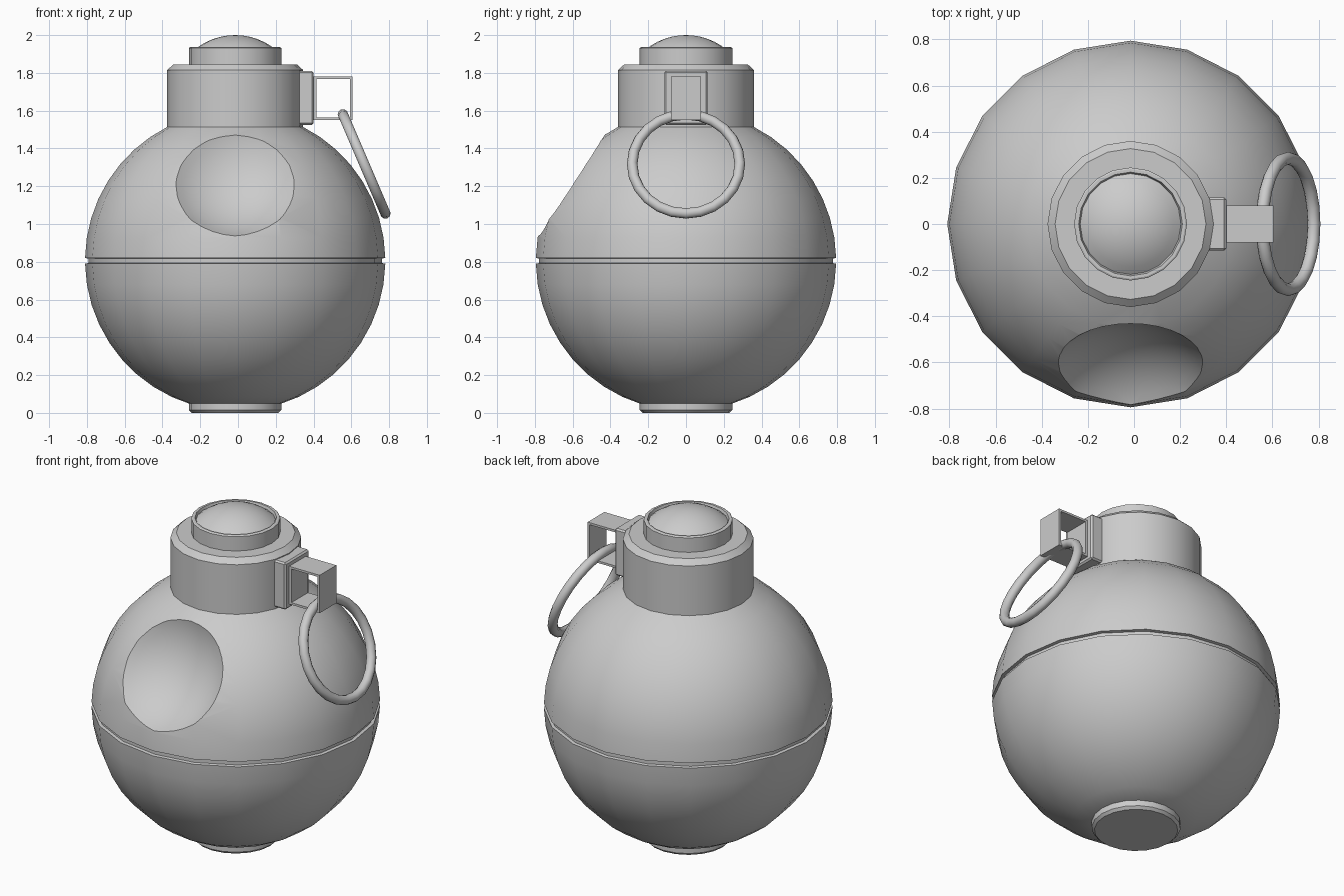
import bpy, bmesh
from math import sin, cos, pi, radians, sqrt
from mathutils import Vector, Matrix

if "Cube" in bpy.data.objects:
    bpy.data.objects.remove(bpy.data.objects["Cube"])

CX = -0.015   # axis of the round body
CZ = 0.805    # height of the equator
R = 0.795


def finish(name, bm):
    bmesh.ops.remove_doubles(bm, verts=bm.verts, dist=1e-5)
    bmesh.ops.recalc_face_normals(bm, faces=bm.faces)
    me = bpy.data.meshes.new(name)
    bm.to_mesh(me)
    bm.free()
    ob = bpy.data.objects.new(name, me)
    bpy.context.collection.objects.link(ob)
    return ob


def smooth(ob, angle=30):
    bpy.ops.object.select_all(action='DESELECT')
    ob.select_set(True)
    bpy.context.view_layer.objects.active = ob
    bpy.ops.object.shade_smooth_by_angle(angle=radians(angle))


def lathe(name, profile, n=20):
    """Spin (radius, z) points around the body axis."""
    bm = bmesh.new()
    rings = [[bm.verts.new((CX + r * cos(2 * pi * i / n), r * sin(2 * pi * i / n), z))
              for i in range(n)] for r, z in profile]
    for a, b in zip(rings, rings[1:]):
        for i in range(n):
            j = (i + 1) % n
            bm.faces.new((a[i], a[j], b[j], b[i]))
    return finish(name, bm)


def box(name, x0, x1, y, z0, z1, bevel=0):
    bm = bmesh.new()
    m = Matrix.Translation(((x0 + x1) / 2, 0, (z0 + z1) / 2)) @ Matrix.Diagonal((x1 - x0, 2 * y, z1 - z0, 1))
    bmesh.ops.create_cube(bm, size=1, matrix=m)
    if bevel:
        bmesh.ops.bevel(bm, geom=bm.edges[:], offset=bevel, segments=1, affect='EDGES')
    return finish(name, bm)


# Round body with equator groove
def arc(a0, a1, n):
    angles = [radians(a0 + (a1 - a0) * i / n) for i in range(n + 1)]
    return [(R * cos(a), CZ + R * sin(a)) for a in angles]


lower = arc(-73, -1.1, 9)
upper = arc(1.1, 63.3, 8)
groove = [(R - 0.018, CZ - 0.012), (R - 0.018, CZ + 0.012)]
body = lathe("body", [(0, lower[0][1])] + lower + groove + upper + [(0, upper[-1][1])])

# Round hollow scooped from the front
tilt = radians(33.3)
cut_r, rim_r = 0.5, 0.32
normal = Vector((0, -cos(tilt), sin(tilt)))
centre = Vector((CX, 0, CZ)) + normal * (0.727 + sqrt(cut_r ** 2 - rim_r ** 2))
bm = bmesh.new()
bmesh.ops.create_uvsphere(bm, u_segments=32, v_segments=32, radius=cut_r,
                          matrix=Matrix.Translation(centre) @ normal.to_track_quat('Z', 'Y').to_matrix().to_4x4())
cutter = finish("hollow_cutter", bm)
cutter.hide_render = True
mod = body.modifiers.new("hollow", 'BOOLEAN')
mod.operation = 'DIFFERENCE'
mod.solver = 'EXACT'
mod.object = cutter
bpy.context.view_layer.objects.active = body
bpy.ops.object.modifier_apply(modifier=mod.name)
bpy.data.objects.remove(cutter)
smooth(body)

# Base disc, collar, cap rim and dome
smooth(lathe("base_disc", [(0, 0), (0.23, 0), (0.245, 0.015), (0.245, 0.05), (0, 0.05)]))
smooth(lathe("collar", [(0, 1.51), (0.36, 1.51), (0.36, 1.815), (0.327, 1.845), (0, 1.845)]))
smooth(lathe("cap_rim", [(0.245, 1.84), (0.245, 1.932), (0.238, 1.936), (0.225, 1.936), (0.218, 1.915)]))
dome_r = 0.34
dome_a = [radians(40 * i / 6) for i in range(6, -1, -1)]
smooth(lathe("dome", [(dome_r * sin(a), 2 - dome_r + dome_r * cos(a)) for a in dome_a]))

# Clip: mounting plate and bent strap open towards front and back
box("clip_plate", 0.31, 0.40, 0.115, 1.525, 1.81, 0.009)
t = 0.013
box("clip_back", 0.395, 0.415, 0.08, 1.55, 1.78)
box("clip_top", 0.40, 0.605, 0.08, 1.78 - t, 1.78)
box("clip_bottom", 0.40, 0.605, 0.08, 1.55, 1.55 + t)
box("clip_front", 0.605 - t, 0.605, 0.08, 1.55, 1.78)

# Pull ring hanging from the clip
bpy.ops.mesh.primitive_torus_add(major_segments=24, minor_segments=10, major_radius=0.285,
                                 minor_radius=0.028, location=(0.668, 0, 1.318),
                                 rotation=(0, radians(90 - 23.2), 0))
ring = bpy.context.object
ring.name = "pull_ring"
smooth(ring, 50)
